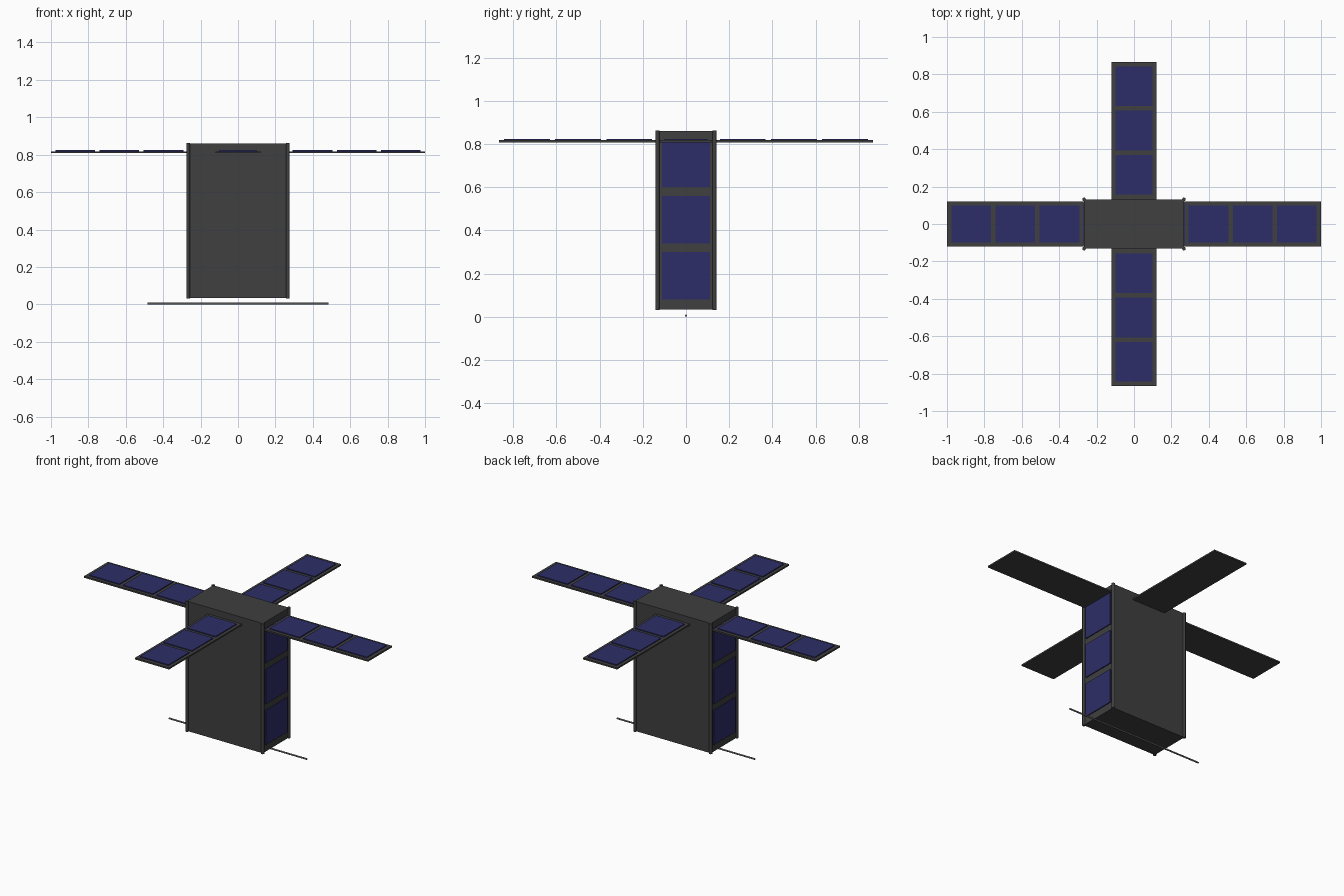
import bpy, math
from mathutils import Matrix, Vector

if "Cube" in bpy.data.objects:
    bpy.data.objects.remove(bpy.data.objects["Cube"])


def material(name, rgb):
    m = bpy.data.materials.new(name)
    m.diffuse_color = (*rgb, 1)
    m.use_nodes = True
    m.node_tree.nodes["Principled BSDF"].inputs["Base Color"].default_value = m.diffuse_color
    return m


DARK = material("dark_metal", (0.05, 0.05, 0.05))
BLUE = material("solar_blue", (0.027, 0.027, 0.14))
STEEL = material("steel", (0.16, 0.16, 0.17))


def box(name, lo, hi, mat, angle=0.0):
    """Box between two corners, then turned about the z axis."""
    lo, hi = Vector(lo), Vector(hi)
    bpy.ops.mesh.primitive_cube_add(size=1)
    ob = bpy.context.object
    ob.name = name
    ob.data.transform(Matrix.Rotation(angle, 4, 'Z')
                      @ Matrix.Translation((lo + hi) / 2)
                      @ Matrix.Diagonal((*(hi - lo), 1)))
    ob.data.materials.append(mat)
    return ob


def rod(name, radius, length, loc, mat, rot=(0, 0, 0)):
    bpy.ops.mesh.primitive_cylinder_add(vertices=16, radius=radius, depth=length,
                                        location=loc, rotation=rot)
    ob = bpy.context.object
    ob.name = name
    ob.data.materials.append(mat)
    bpy.ops.object.shade_smooth_by_angle()
    return ob


HX, HY, Z0, Z1 = 0.267, 0.132, 0.034, 0.86

# Main body
box("body", (-HX, -HY, Z0), (HX, HY, Z1), DARK)

# Round rails on the four vertical corners
for sx in (-1, 1):
    for sy in (-1, 1):
        rod("corner_rail", 0.0095, Z1 - Z0 + 0.004,
            (sx * HX, sy * HY, (Z0 + Z1) / 2), DARK)

# Four unfolded solar wings, three cells each
for k in range(4):
    angle = k * math.pi / 2
    start = HX if k % 2 == 0 else HY
    box("wing_panel", (start, -0.12, 0.808), (start + 0.733, 0.12, 0.818), DARK, angle)
    for i in range(3):
        x = start + 0.025 + i * 0.2365
        box("wing_cell", (x, -0.1, 0.817), (x + 0.212, 0.1, 0.824), BLUE, angle)

# Cells on the two narrow side faces
for angle in (0, math.pi):
    for i in range(3):
        z = 0.08 + i * 0.26
        box("side_cell", (HX - 0.002, -0.11, z), (HX + 0.006, 0.11, z + 0.219), BLUE, angle)

# Antenna below the body
rod("antenna", 0.005, 0.97, (0, 0, 0.005), STEEL, (0, math.pi / 2, 0))
